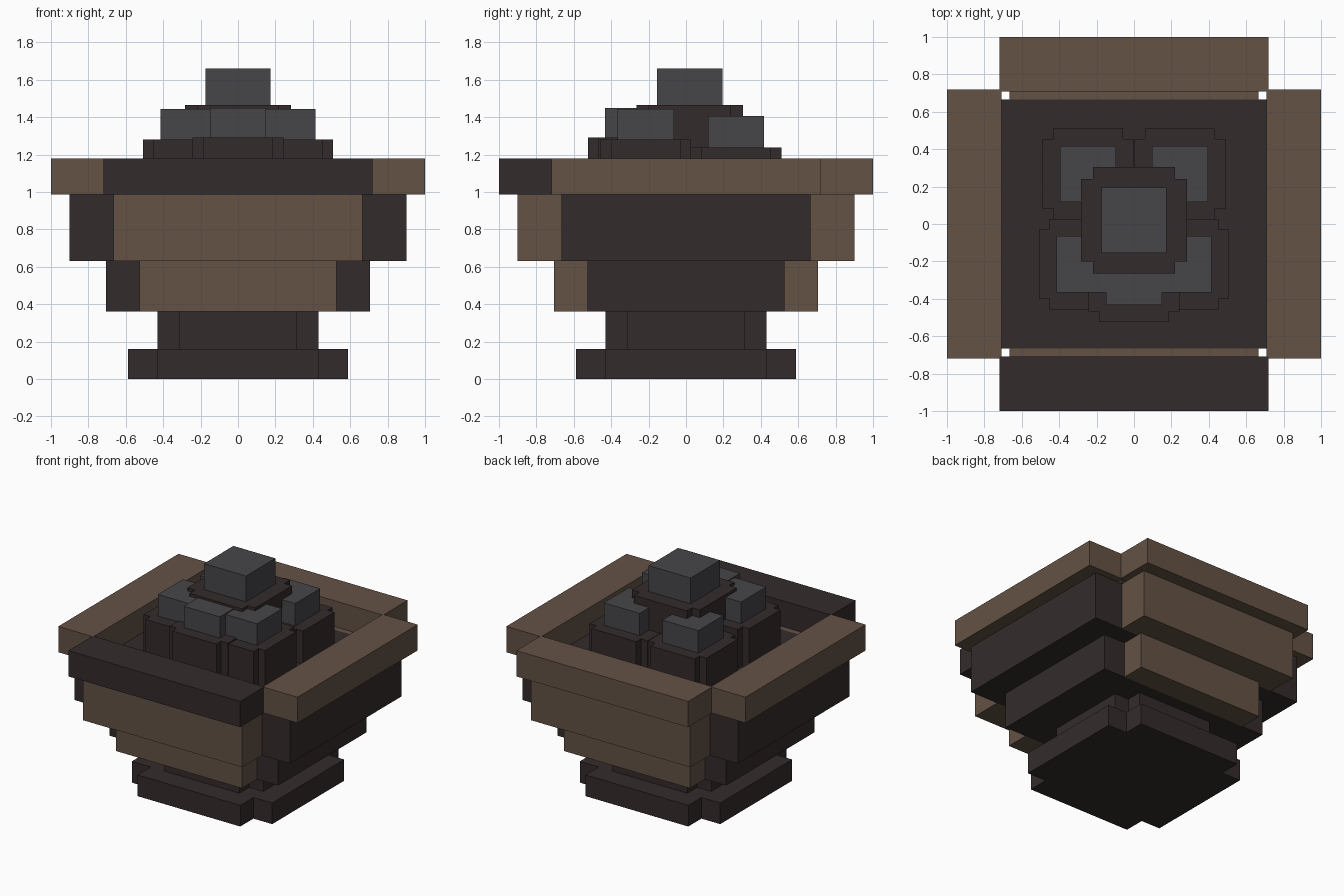
import bpy
import bmesh

cube = bpy.data.objects.get("Cube")
if cube:
    bpy.data.objects.remove(cube, do_unlink=True)


def material(name, color):
    mat = bpy.data.materials.new(name)
    mat.use_nodes = True
    mat.diffuse_color = (*color, 1)
    bsdf = mat.node_tree.nodes["Principled BSDF"]
    bsdf.inputs["Base Color"].default_value = (*color, 1)
    bsdf.inputs["Roughness"].default_value = 0.9
    return mat


BROWN = material("warm brown", (0.127, 0.084, 0.060))
DARK = material("dark umber", (0.034, 0.024, 0.025))
GREY = material("slate grey", (0.061, 0.061, 0.067))


def prism(name, outline, z0, z1, mat):
    """Extrude a flat outline from z0 up to z1."""
    bm = bmesh.new()
    base = bm.faces.new([bm.verts.new((x, y, z0)) for x, y in outline])
    top = bmesh.ops.extrude_face_region(bm, geom=[base])
    verts = [v for v in top["geom"] if isinstance(v, bmesh.types.BMVert)]
    bmesh.ops.translate(bm, verts=verts, vec=(0, 0, z1 - z0))
    bmesh.ops.recalc_face_normals(bm, faces=bm.faces[:])
    mesh = bpy.data.meshes.new(name)
    bm.to_mesh(mesh)
    bm.free()
    mesh.materials.append(mat)
    obj = bpy.data.objects.new(name, mesh)
    bpy.context.collection.objects.link(obj)
    return obj


def box(name, x, y, z, mat):
    outline = [(x[0], y[0]), (x[1], y[0]), (x[1], y[1]), (x[0], y[1])]
    return prism(name, outline, z[0], z[1], mat)


def notched(name, center, far, near, z, mat):
    """Square block with a square notch cut from every corner."""
    corner = [(far, -near), (far, near), (near, near)]
    outline = []
    for _ in range(4):
        outline += [(center[0] + x, center[1] + y) for x, y in corner]
        corner = [(-y, x) for x, y in corner]
    return prism(name, outline, z[0], z[1], mat)


# Foot and stem
notched("foot", (0, 0), 0.587, 0.43, (0, 0.16), DARK)
notched("stem", (0, 0), 0.43, 0.312, (0.16, 0.36), DARK)

# Stepped bowl: dark core reaching both sides, brown panels front and back
for label, far, near, z in (("lower_bowl", 0.705, 0.527, (0.36, 0.63)),
                            ("upper_bowl", 0.90, 0.665, (0.63, 0.985))):
    box(label + "_core", (-far, far), (-near, near), z, DARK)
    box(label + "_front_panel", (-near, near), (-far, -near), z, BROWN)
    box(label + "_back_panel", (-near, near), (near, far), z, BROWN)

# Rim bars
RIM_Z = (0.985, 1.18)
INNER, SPAN = 0.708, 0.718
box("rim_front", (-SPAN, SPAN), (-1, -INNER), RIM_Z, DARK)
box("rim_back", (-SPAN, SPAN), (INNER, 1), RIM_Z, BROWN)
box("rim_left", (INNER, 1), (-SPAN, SPAN), RIM_Z, BROWN)
box("rim_right", (-1, -INNER), (-SPAN, SPAN), RIM_Z, BROWN)

# Heaped lumps: notched dark mound with a grey block on top
FLOOR = 0.985
lumps = [("front_middle", (0, -0.282), 1.29, 1.45),
         ("center", (0, 0.02), 1.465, 1.66)]
for side, s in (("left", 1), ("right", -1)):
    lumps.append(("front_" + side, (s * 0.265, -0.215), 1.28, 1.443))
    lumps.append(("back_" + side, (s * 0.245, 0.268), 1.237, 1.406))

for name, (x, y), middle, top in lumps:
    big = name == "center"
    far, near, half = (0.284, 0.22, 0.175) if big else (0.243, 0.186, 0.15)
    notched(name + "_mound", (x, y), far, near, (FLOOR, middle), DARK)
    box(name + "_block", (x - half, x + half), (y - half, y + half),
        (middle, top), GREY)
